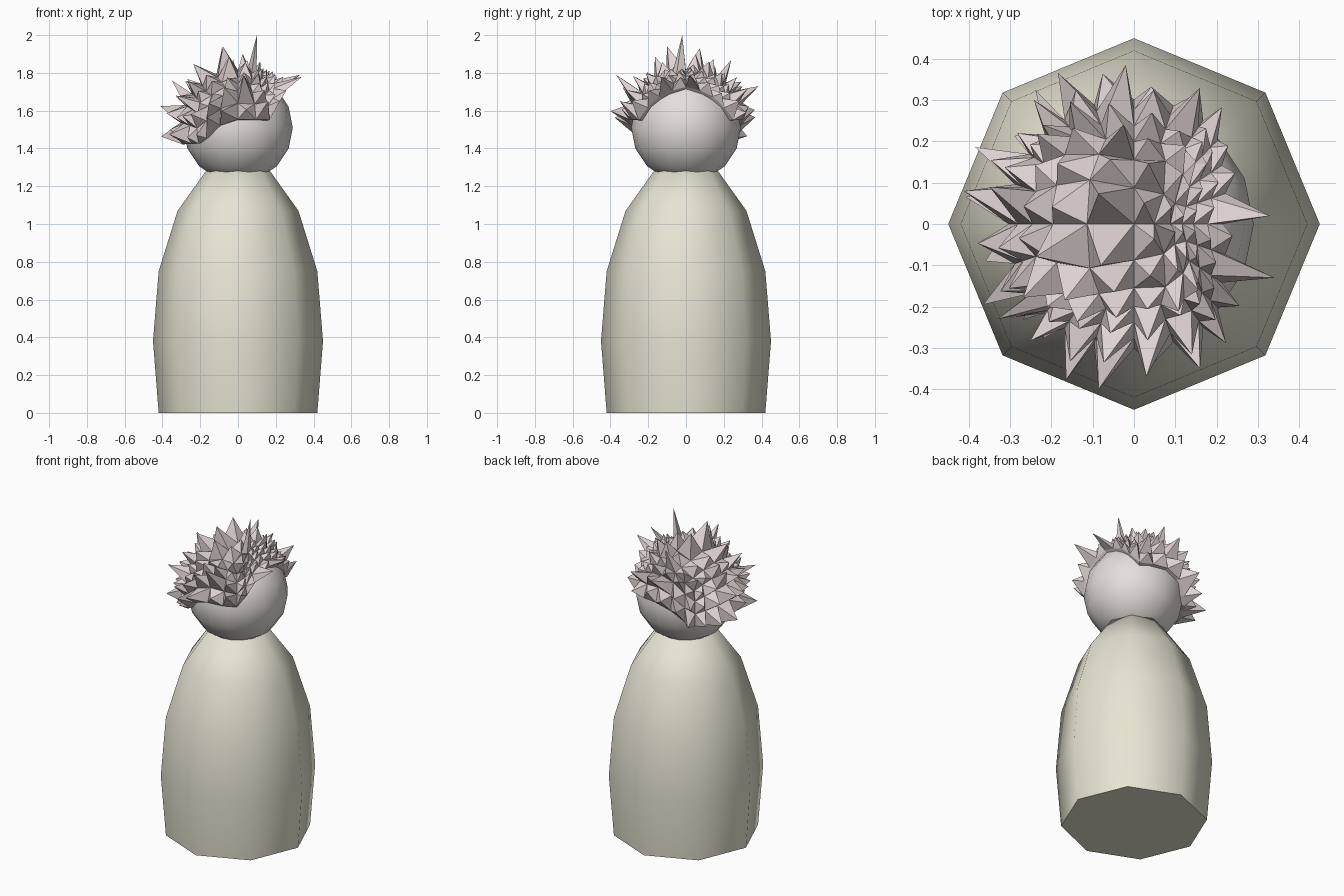
import bpy, bmesh, math, random
from mathutils import Vector

if "Cube" in bpy.data.objects:
    bpy.data.objects.remove(bpy.data.objects["Cube"])

random.seed(7)
CENTRE = Vector((0, 0, 1.51))


def finish(bm, name, colour, smooth_angle=None):
    bmesh.ops.recalc_face_normals(bm, faces=bm.faces)
    mesh = bpy.data.meshes.new(name)
    bm.to_mesh(mesh)
    bm.free()
    obj = bpy.data.objects.new(name, mesh)
    bpy.context.collection.objects.link(obj)
    mat = bpy.data.materials.new(name + "_colour")
    mat.diffuse_color = (*colour, 1)
    mat.use_nodes = True
    mat.node_tree.nodes["Principled BSDF"].inputs["Base Color"].default_value = mat.diffuse_color
    mesh.materials.append(mat)
    if smooth_angle:
        bpy.ops.object.select_all(action='DESELECT')
        obj.select_set(True)
        bpy.context.view_layer.objects.active = obj
        bpy.ops.object.shade_smooth_by_angle(angle=math.radians(smooth_angle))
    return obj


# Body: eight-sided turned shape
bm = bmesh.new()
profile = [(0.42, 0), (0.45, 0.38), (0.42, 0.75), (0.32, 1.07), (0.17, 1.28)]
rings = [[bm.verts.new((r * math.cos(i * math.pi / 4), r * math.sin(i * math.pi / 4), z))
          for i in range(8)] for r, z in profile]
for a, b in zip(rings, rings[1:]):
    for i in range(8):
        j = (i + 1) % 8
        bm.faces.new((a[i], a[j], b[j], b[i]))
bm.faces.new(rings[0][::-1])
bm.faces.new(rings[-1])
finish(bm, "body", (0.80, 0.78, 0.65), 60)

# Head: smooth ball resting in the top of the body
bm = bmesh.new()
bmesh.ops.create_uvsphere(bm, u_segments=16, v_segments=8, radius=0.29)
bmesh.ops.translate(bm, verts=bm.verts, vec=CENTRE)
finish(bm, "head", (0.78, 0.74, 0.71), 60)

# Hair cap: half a cube-sphere, its lower edge shaped around the head
HAIRLINE = [(0, 45), (30, 53), (58, 84), (85, 80), (110, 88), (130, 106), (180, 107)]


def hairline(azimuth):
    for (a0, t0), (a1, t1) in zip(HAIRLINE, HAIRLINE[1:]):
        if azimuth <= a1:
            return t0 + (t1 - t0) * (azimuth - a0) / (a1 - a0)
    return HAIRLINE[-1][1]


bm = bmesh.new()
bmesh.ops.create_cube(bm, size=2)
bmesh.ops.subdivide_edges(bm, edges=bm.edges[:], cuts=5, use_grid_fill=True)
bmesh.ops.delete(bm, geom=[v for v in bm.verts if v.co.z < -0.01], context='VERTS')
for v in bm.verts:
    d = v.co.normalized()
    phi = math.atan2(d.y, d.x)
    theta = math.acos(max(-1, min(1, d.z))) * hairline(abs(math.degrees(phi))) / 90
    v.co = 0.305 * Vector((math.sin(theta) * math.cos(phi),
                           math.sin(theta) * math.sin(phi), math.cos(theta)))
cap_faces = bm.faces[:]

# Rim turned in towards the head
rim = bmesh.ops.extrude_edge_only(bm, edges=[e for e in bm.edges if e.is_boundary])
for v in rim["geom"]:
    if isinstance(v, bmesh.types.BMVert):
        v.co *= 0.9

# Spikes: every cap face rises to a point, the longest ones placed by hand
tips = {}
for f in cap_faces:
    c = f.calc_center_median()
    size = math.sqrt(f.calc_area())
    side = Vector([random.uniform(-0.25, 0.25) * size for _ in range(3)])
    tips[f] = c.normalized() * (0.305 + size * random.uniform(0.6, 1.35)) + side
    tips[f].z = min(tips[f].z, 0.42)
long_tips = [(0.10, -0.02, 2.0), (0.33, 0.02, 1.79), (0.34, -0.13, 1.78), (-0.08, -0.10, 1.94),
             (-0.02, 0.385, 1.73), (0.16, 0.33, 1.72), (-0.025, 0.24, 1.87), (0.03, -0.37, 1.79),
             (0.16, -0.35, 1.65), (-0.33, -0.23, 1.68), (-0.36, -0.09, 1.50), (-0.35, 0.09, 1.76)]
free = cap_faces[:]
for t in long_tips:
    p = Vector(t) - CENTRE
    f = min(free, key=lambda f: p.angle(f.calc_center_median()))
    free.remove(f)
    tips[f] = p
for f, p in tips.items():
    tip = bm.verts.new(p)
    for loop in f.loops[:]:
        bm.faces.new((loop.vert, loop.link_loop_next.vert, tip))
bmesh.ops.delete(bm, geom=cap_faces, context='FACES_ONLY')
bmesh.ops.translate(bm, verts=bm.verts, vec=CENTRE)
finish(bm, "spiky_hair", (0.74, 0.66, 0.65))
